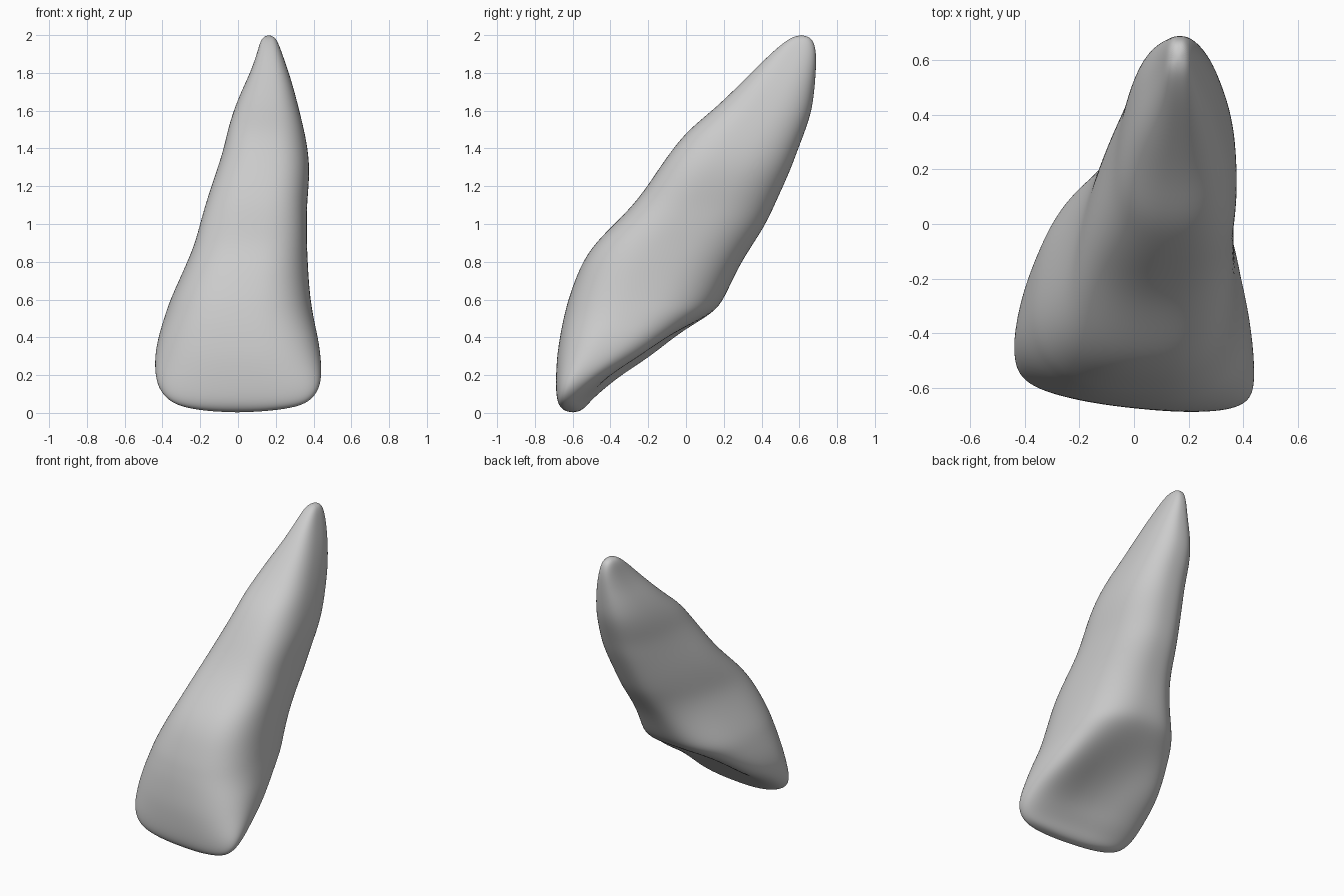
import bpy, bmesh, math

cube = bpy.data.objects.get("Cube")
if cube:
    bpy.data.objects.remove(cube, do_unlink=True)

SEGMENTS = 40

# Outline stations: height, right edge, left edge, front edge, back edge
STATIONS = [
    (.008, -.17, .16, -.64, -.56), (.03, -.31, .33, -.67, -.53),
    (.07, -.38, .395, -.685, -.5), (.13, -.425, .435, -.69, -.43),
    (.2, -.442, .445, -.69, -.345), (.3, -.445, .44, -.685, -.18),
    (.4, -.425, .425, -.67, -.06), (.48, -.4, .405, -.655, .065),
    (.54, -.38, .395, -.64, .16), (.6, -.36, .385, -.625, .2),
    (.7, -.315, .375, -.59, .245), (.8, -.27, .37, -.55, .295),
    (.9, -.228, .365, -.485, .36), (1, -.203, .365, -.38, .425),
    (1.1, -.175, .365, -.28, .47), (1.2, -.143, .375, -.205, .515),
    (1.3, -.108, .38, -.14, .56), (1.4, -.075, .37, -.07, .595),
    (1.5, -.055, .35, .01, .635), (1.6, -.025, .325, .14, .668),
    (1.7, .015, .3, .245, .68), (1.8, .065, .27, .345, .688),
    (1.9, .1, .235, .445, .692), (1.96, .115, .213, .515, .68),
    (1.99, .13, .197, .56, .66),
]


def bump(value, centre, spread):
    return math.exp(-((value - centre) / spread) ** 2)


def signed_power(value, power):
    return math.copysign(abs(value) ** power, value)


def fit(values, low, high):
    a, b = min(values), max(values)
    return [low + (v - a) / (b - a) * (high - low) for v in values]


def section(z, x0, x1, y0, y1):
    """Rounded section, narrower behind on its right, hollowed near the biting edge."""
    scoop = 0.6 * bump(z, .28, .16)
    right_taper = 0.1 + 0.22 * bump(z, 1, .45)
    left_taper = 0.05
    skew = 0.13 * max(0, 1 - z) * (x1 - x0) / (y1 - y0)
    xs, ys = [], []
    for i in range(SEGMENTS):
        angle = math.tau * i / SEGMENTS
        u = signed_power(math.cos(angle), .78)
        v = signed_power(math.sin(angle), .78)
        x = u * (1 - (right_taper if u < 0 else left_taper) * v)
        if v > 0:
            v -= scoop * v * max(0, 1 - (u / .9) ** 2) ** 1.3
        xs.append(x)
        ys.append(v - skew * x)
    return [(x, y, z) for x, y in zip(fit(xs, x0, x1), fit(ys, y0, y1))]


# Tooth body lofted from biting edge to root tip
bm = bmesh.new()
rings = [[bm.verts.new(p) for p in section(*s)] for s in STATIONS]
for lower, upper in zip(rings, rings[1:]):
    for i in range(SEGMENTS):
        j = (i + 1) % SEGMENTS
        bm.faces.new((lower[i], lower[j], upper[j], upper[i]))

# Closed ends
for ring, height in ((rings[0], 0), (rings[-1], 2.005)):
    centre = [sum(v.co[k] for v in ring) / SEGMENTS for k in range(2)]
    tip = bm.verts.new((*centre, height))
    for i in range(SEGMENTS):
        bm.faces.new((ring[i], ring[(i + 1) % SEGMENTS], tip))
bmesh.ops.recalc_face_normals(bm, faces=bm.faces)

mesh = bpy.data.meshes.new("incisor_tooth")
bm.to_mesh(mesh)
bm.free()
mesh.shade_smooth()
tooth = bpy.data.objects.new("incisor_tooth", mesh)
bpy.context.collection.objects.link(tooth)

# Smooth organic surface
relax = tooth.modifiers.new("relax", 'SMOOTH')
relax.factor = 0.3
relax.iterations = 2
subdivision = tooth.modifiers.new("subdivision", 'SUBSURF')
subdivision.levels = subdivision.render_levels = 2

# Plain grey material
grey = bpy.data.materials.new("plain_grey")
grey.use_nodes = True
colour = (.6, .6, .6, 1)
grey.diffuse_color = colour
grey.node_tree.nodes["Principled BSDF"].inputs["Base Color"].default_value = colour
mesh.materials.append(grey)
